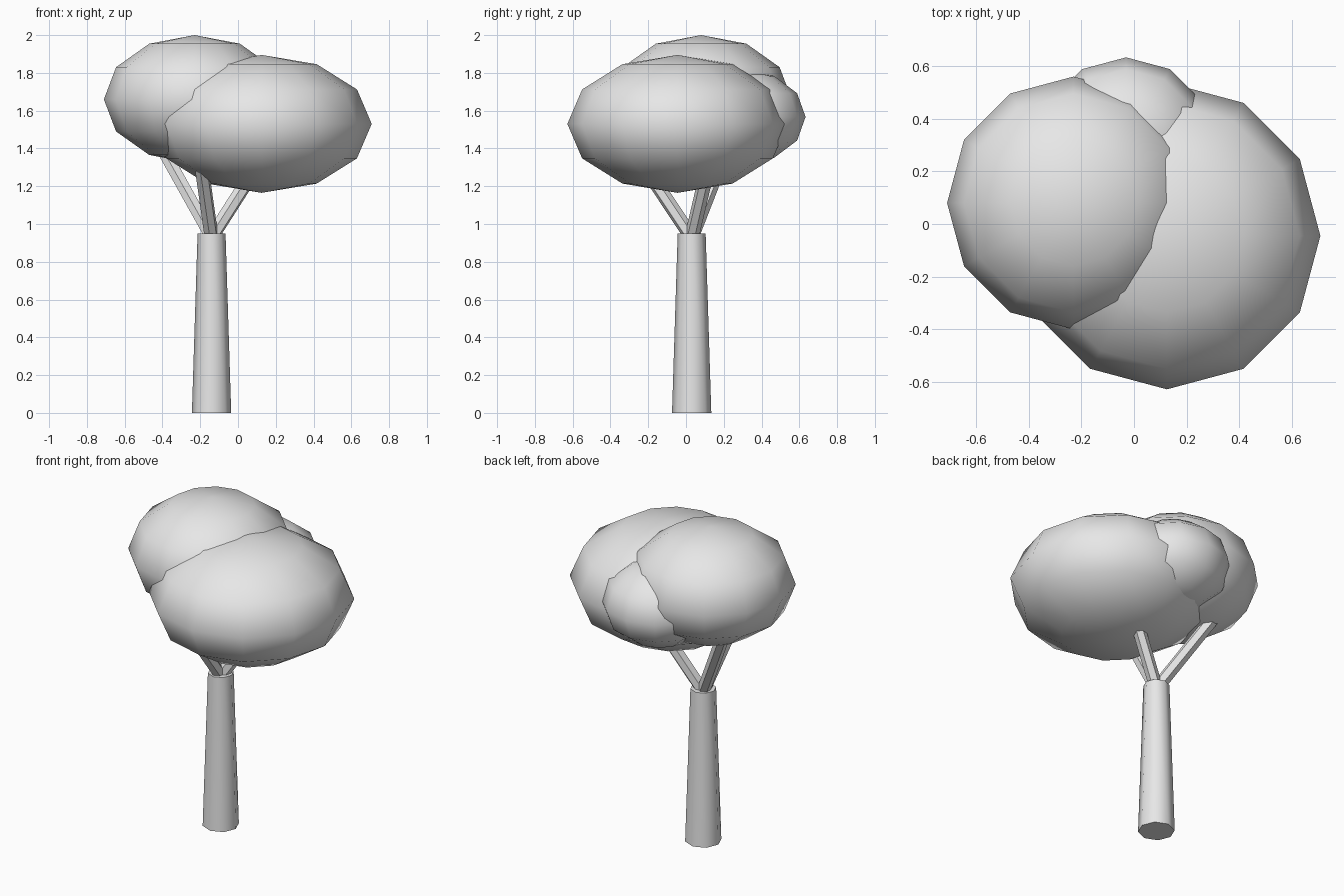
import bpy
import math
from mathutils import Vector

cube = bpy.data.objects.get("Cube")
if cube:
    bpy.data.objects.remove(cube, do_unlink=True)

# Single plain grey colour
grey = bpy.data.materials.new("plain_grey")
grey.use_nodes = True
grey.diffuse_color = (0.8, 0.8, 0.8, 1)
grey.node_tree.nodes["Principled BSDF"].inputs["Base Color"].default_value = (0.8, 0.8, 0.8, 1)


def finish(name, smooth_angle=None):
    obj = bpy.context.object
    obj.name = name
    obj.data.materials.append(grey)
    if smooth_angle:
        bpy.ops.object.shade_smooth_by_angle(angle=math.radians(smooth_angle))
    return obj


def foliage(name, centre, radius, half_height):
    bpy.ops.mesh.primitive_uv_sphere_add(segments=12, ring_count=6, radius=1, location=centre)
    bpy.context.object.scale = (radius, radius, half_height)
    bpy.ops.object.transform_apply(location=False, rotation=False, scale=True)
    finish(name, 60)


def branch(name, heading, top_z):
    # Leans outward from the top of the trunk
    start = Vector((TRUNK_X, TRUNK_Y, 0.93))
    rise = top_z - start.z
    reach = 0.68 * rise
    a = math.radians(heading)
    axis = Vector((reach * math.cos(a), reach * math.sin(a), rise))
    bpy.ops.mesh.primitive_cylinder_add(
        vertices=6, radius=0.038, depth=axis.length, location=start + axis / 2,
        rotation=axis.to_track_quat('Z', 'Y').to_euler())
    finish(name)


TRUNK_X, TRUNK_Y = -0.14, 0.03
TRUNK_HEIGHT = 0.95

# Tapered trunk
bpy.ops.mesh.primitive_cone_add(vertices=8, radius1=0.104, radius2=0.074, depth=TRUNK_HEIGHT,
                                location=(TRUNK_X, TRUNK_Y, TRUNK_HEIGHT / 2))
finish("trunk", 50)

# Three branches, one into each foliage mass
branch("left_branch", 20, 1.36)
branch("right_branch", 145, 1.46)
branch("front_branch", 258, 1.34)

# Flattened foliage masses
foliage("large_foliage", (0.125, -0.045, 1.53), 0.583, 0.365)
foliage("upper_foliage", (-0.23, 0.08, 1.66), 0.48, 0.34)
foliage("back_foliage", (-0.03, 0.3, 1.567), 0.333, 0.25)
